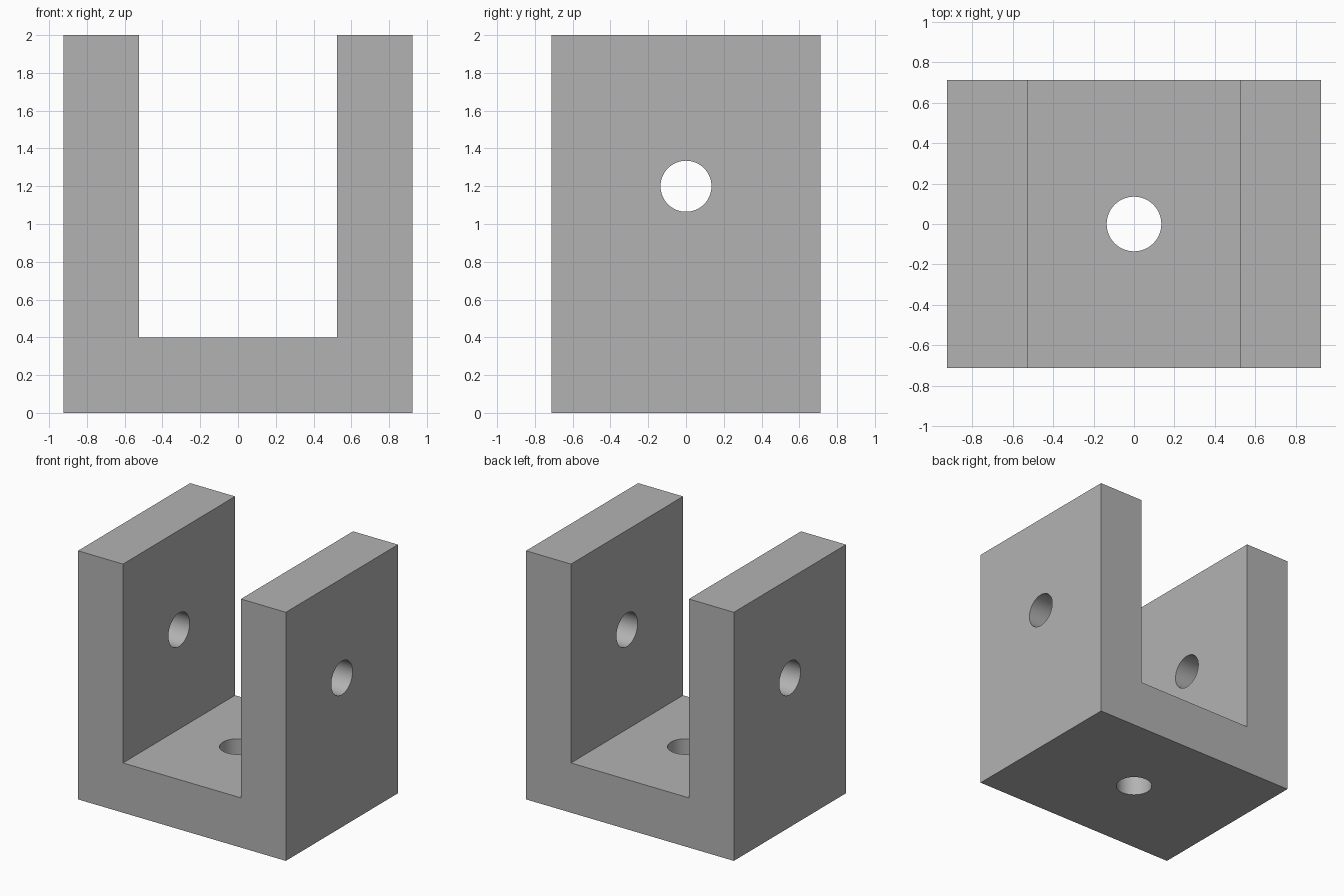
import bpy
import bmesh
from math import pi

default = bpy.data.objects.get("Cube")
if default:
    bpy.data.objects.remove(default, do_unlink=True)

HALF_W, HALF_D, HEIGHT = 0.925, 0.7125, 2.0
INNER, FLOOR = 0.525, 0.4
HOLE_R, HOLE_Z = 0.135, 1.2

# Plain grey metal
grey = bpy.data.materials.new("grey_metal")
grey.use_nodes = True
colour = (0.45, 0.45, 0.45, 1)
grey.diffuse_color = colour
grey.node_tree.nodes["Principled BSDF"].inputs["Base Color"].default_value = colour

# U-shaped bracket: front profile extruded along y
half = [(HALF_W, 0), (HALF_W, HEIGHT), (INNER, HEIGHT), (INNER, FLOOR)]
profile = half + [(-x, z) for x, z in reversed(half)]
bm = bmesh.new()
face = bm.faces.new([bm.verts.new((x, -HALF_D, z)) for x, z in profile])
extruded = bmesh.ops.extrude_face_region(bm, geom=[face])["geom"]
moved = [v for v in extruded if isinstance(v, bmesh.types.BMVert)]
bmesh.ops.translate(bm, verts=moved, vec=(0, 2 * HALF_D, 0))
bmesh.ops.recalc_face_normals(bm, faces=bm.faces)
mesh = bpy.data.meshes.new("clevis_bracket")
bm.to_mesh(mesh)
bm.free()
mesh.materials.append(grey)
bracket = bpy.data.objects.new("clevis_bracket", mesh)
bpy.context.collection.objects.link(bracket)


def drill(name, location, rotation, depth):
    """Cut a round through-hole in the bracket."""
    bpy.ops.mesh.primitive_cylinder_add(vertices=64, radius=HOLE_R, depth=depth,
                                        location=location, rotation=rotation)
    cutter = bpy.context.object
    cutter.name = name + "_cutter"
    cutter.hide_render = True
    cutter.data.materials.append(grey)
    cut = bracket.modifiers.new(name, "BOOLEAN")
    cut.operation = "DIFFERENCE"
    cut.solver = "EXACT"
    cut.object = cutter
    bpy.context.view_layer.objects.active = bracket
    bpy.ops.object.modifier_apply(modifier=cut.name)
    bpy.data.objects.remove(cutter, do_unlink=True)


# Pin hole through both arms, bolt hole through the base
drill("pin_hole", (0, 0, HOLE_Z), (0, pi / 2, 0), 3)
drill("bolt_hole", (0, 0, FLOOR / 2), (0, 0, 0), 2 * FLOOR)

# Smooth bores, sharp edges
bpy.ops.object.select_all(action="DESELECT")
bracket.select_set(True)
bpy.context.view_layer.objects.active = bracket
bpy.ops.object.shade_smooth_by_angle(angle=pi / 6)
